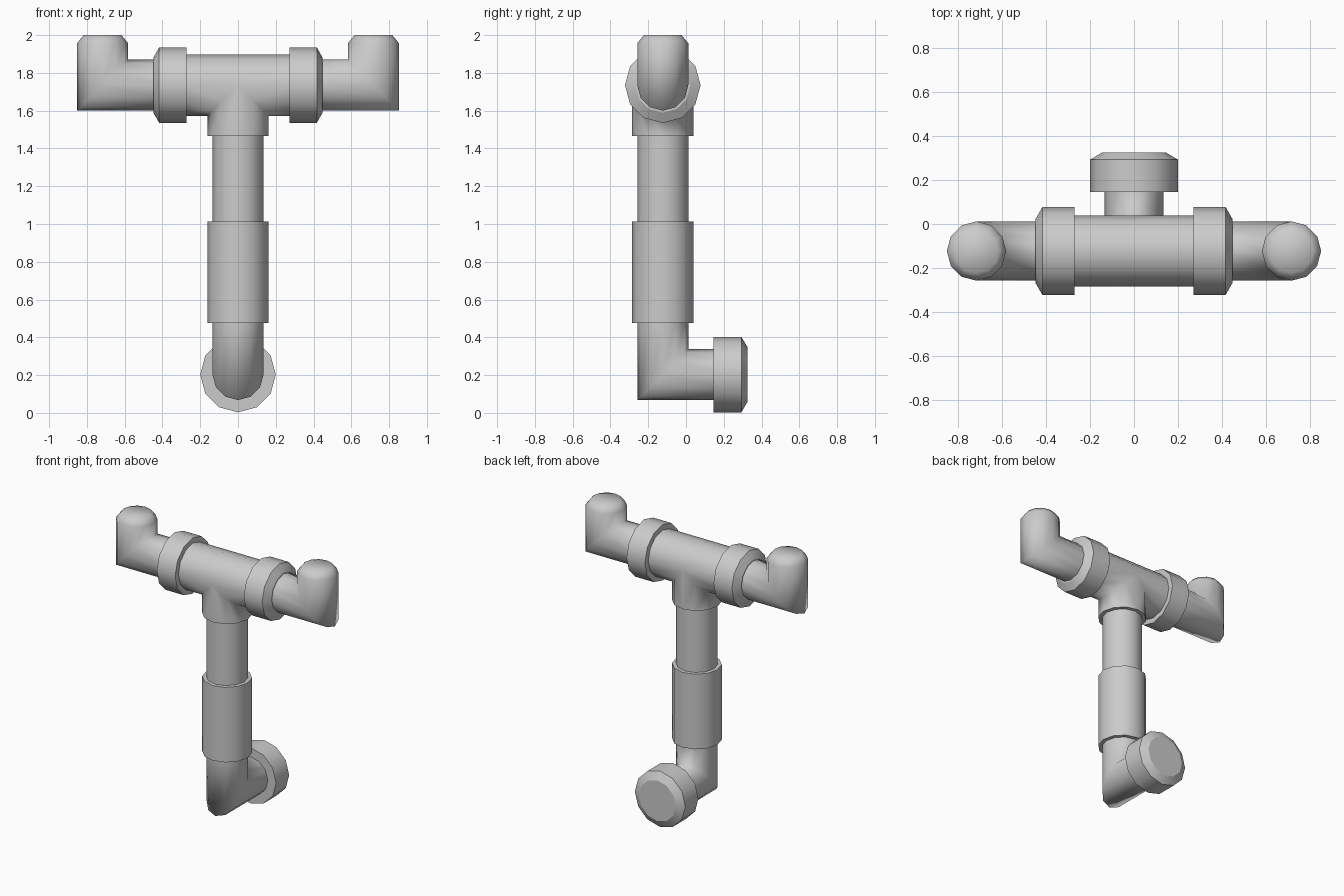
import bpy, bmesh, math
from mathutils import Vector

SIDES = 12
PIPE_R, TEE_R, COLLAR_R, BEVEL_R = 0.135, 0.162, 0.2, 0.146
Y = -0.123          # depth of the upright axis
TOP, LOW = 1.735, 0.203   # heights of the crossbar and of the bottom outlet

cube = bpy.data.objects.get("Cube")
if cube:
    bpy.data.objects.remove(cube, do_unlink=True)

grey = bpy.data.materials.new("light grey")
grey.use_nodes = True
colour = (0.6, 0.6, 0.6, 1)
grey.diffuse_color = colour
grey.node_tree.nodes["Principled BSDF"].inputs["Base Color"].default_value = colour


def finish(bm, name):
    bmesh.ops.recalc_face_normals(bm, faces=bm.faces[:])
    for f in bm.faces:
        f.smooth = True
    mesh = bpy.data.meshes.new(name)
    bm.to_mesh(mesh)
    bm.free()
    mesh.materials.append(grey)
    obj = bpy.data.objects.new(name, mesh)
    bpy.context.collection.objects.link(obj)
    return obj


def tube(name, path, radii, side, caps=(False, False), sharp=False):
    """Sweep a polygon along a path with mitred bends; side is normal to the bend."""
    pts = [Vector(p) for p in path]
    u = Vector(side)
    bm = bmesh.new()
    rings = []
    for i, (p, r) in enumerate(zip(pts, radii)):
        d_in = (p - pts[i - 1]).normalized() if i else (pts[1] - p).normalized()
        d_out = (pts[i + 1] - p).normalized() if i < len(pts) - 1 else d_in
        n = d_in + d_out
        v = d_in.cross(u)
        ring = []
        for k in range(SIDES):
            a = math.tau * k / SIDES
            off = (u * math.cos(a) + v * math.sin(a)) * r
            off -= d_in * (off.dot(n) / d_in.dot(n))
            ring.append(bm.verts.new(p + off))
        rings.append(ring)
    for a, b in zip(rings, rings[1:]):
        for k in range(SIDES):
            j = (k + 1) % SIDES
            bm.faces.new((a[k], a[j], b[j], b[k]))
    for ring, cap in ((rings[0], caps[0]), (rings[-1], caps[1])):
        if cap:
            bm.faces.new(ring)
    if sharp:
        for ring in rings:
            for k in range(SIDES):
                bm.edges.get((ring[k], ring[(k + 1) % SIDES])).smooth = False
    return finish(bm, name)


def tee(name, half, bottom, r):
    """Crossbar with a downward branch, joined along a mitred seam."""
    bm = bmesh.new()
    angles = [math.tau * k / SIDES for k in range(SIDES)]
    down = [math.cos(a) for a in angles]
    across = [math.sin(a) for a in angles]

    def vert(x, k, z=None):
        return bm.verts.new((x, Y + r * across[k], TOP - r * down[k] if z is None else z))

    ends = {s: [vert(s * half, k) for k in range(SIDES)] for s in (-1, 1)}
    seam, foot = {}, {}
    for k in range(SIDES):
        if down[k] > -0.01:
            middle = abs(down[k]) < 0.01
            for s in (-1, 1):
                if middle and s == 1:
                    seam[s, k], foot[s, k] = seam[-1, k], foot[-1, k]
                else:
                    x = 0 if middle else s * r * down[k]
                    seam[s, k], foot[s, k] = vert(x, k), vert(x, k, bottom)
    for k in range(SIDES):
        j = (k + 1) % SIDES
        if (1, k) in seam and (1, j) in seam:
            for s in (-1, 1):
                bm.faces.new((ends[s][k], ends[s][j], seam[s, j], seam[s, k]))
                bm.faces.new((seam[s, k], seam[s, j], foot[s, j], foot[s, k]))
        else:
            loop = [ends[-1][k], ends[-1][j]]
            loop += [seam[1, j]] if (1, j) in seam else []
            loop += [ends[1][j], ends[1][k]]
            loop += [seam[1, k]] if (1, k) in seam else []
            bm.faces.new(loop)
    finish(bm, name)


# Upright pipe and its bottom elbow
tube("upright_pipe", [(0, Y, 1.55), (0, Y, 0.75)], [PIPE_R] * 2, (1, 0, 0))
tube("bottom_elbow", [(0, Y, 0.75), (0, Y, 0.48), (0, Y, LOW), (0, 0.2, LOW)],
     [PIPE_R] * 4, (1, 0, 0))

# Sleeve around the upright, and the rim closing the tee branch
tube("sleeve", [(0, Y, 0.475), (0, Y, 1.012)], [TEE_R] * 2, (1, 0, 0), (True, True), True)
tube("tee_rim", [(0, Y, 1.465), (0, Y, 1.47)], [TEE_R] * 2, (1, 0, 0), (True, True), True)
tee("tee_joint", 0.3, 1.468, TEE_R)

# Bevelled outlet at the back
tube("back_collar", [(0, 0.145, LOW), (0, 0.293, LOW), (0, 0.325, LOW)],
     [COLLAR_R, COLLAR_R, BEVEL_R], (1, 0, 0), (True, True), True)

# Mirrored collars and upturned, domed arms
for s, label in ((1, "left"), (-1, "right")):
    tube(label + "_collar",
         [(s * 0.272, Y, TOP), (s * 0.417, Y, TOP), (s * 0.448, Y, TOP)],
         [COLLAR_R, COLLAR_R, BEVEL_R], (0, 1, 0), (True, True), True)
    x = s * 0.717
    tube(label + "_arm",
         [(s * 0.4, Y, TOP), (x, Y, TOP), (x, Y, 1.957), (x, Y, 2.0)],
         [PIPE_R, PIPE_R, PIPE_R, 0.1], (0, 1, 0), (False, True))
